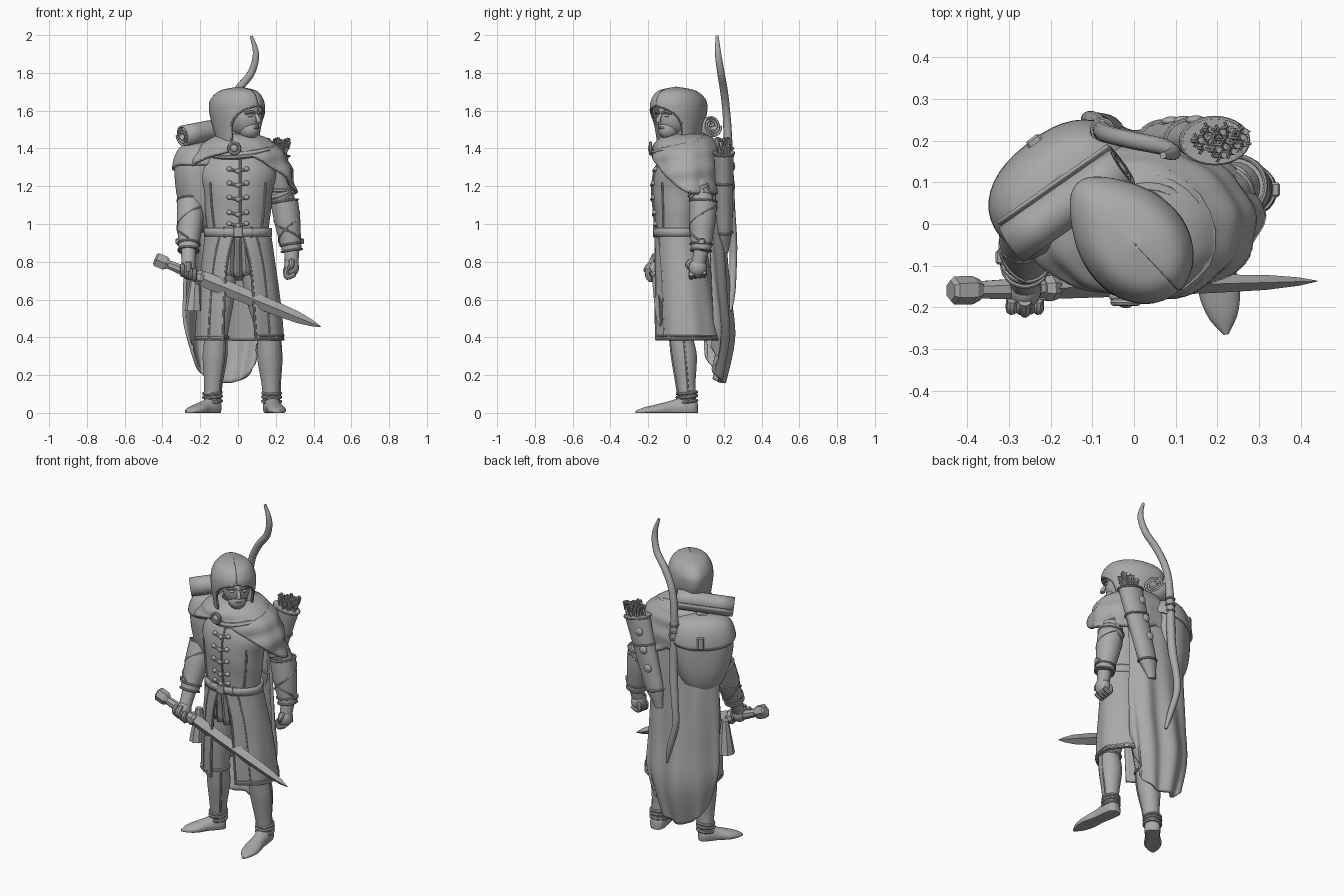
import bpy, bmesh, math, random
from math import sin, cos, pi, sqrt
from mathutils import Vector, Matrix

random.seed(4)
if "Cube" in bpy.data.objects:
    bpy.data.objects.remove(bpy.data.objects["Cube"])

grey = bpy.data.materials.new("plain grey")
grey.use_nodes = True
grey.diffuse_color = (0.4, 0.4, 0.4, 1)
grey.node_tree.nodes["Principled BSDF"].inputs["Base Color"].default_value = (0.4, 0.4, 0.4, 1)


def finish(name, bm, thick=0, angle=40):
    bmesh.ops.recalc_face_normals(bm, faces=bm.faces)
    me = bpy.data.meshes.new(name)
    bm.to_mesh(me)
    bm.free()
    me.materials.append(grey)
    ob = bpy.data.objects.new(name, me)
    bpy.context.collection.objects.link(ob)
    bpy.ops.object.select_all(action="DESELECT")
    ob.select_set(True)
    bpy.context.view_layer.objects.active = ob
    bpy.ops.object.shade_smooth_by_angle(angle=math.radians(angle))
    if thick:
        mod = ob.modifiers.new("thickness", "SOLIDIFY")
        mod.thickness, mod.offset = thick, 0


def mix(keys, t):
    """Smooth interpolation through evenly spaced tuples."""
    n = len(keys) - 1
    s = min(max(t, 0), 0.99999) * n
    i = int(s)
    f = s - i
    p = [keys[min(max(i + k, 0), n)] for k in (-1, 0, 1, 2)]
    return [b + f * (c - a + f * (2*a - 5*b + 4*c - d + f * (3*b - a - 3*c + d))) / 2 for a, b, c, d in zip(*p)]


def grid(name, f, nu, nv, wrap=False, cap=False, thick=0, angle=40):
    """Surface from f(u, v), with u around and v along."""
    bm = bmesh.new()
    rows = [[bm.verts.new(f(i / (nu if wrap else nu - 1), j / (nv - 1))) for i in range(nu)] for j in range(nv)]
    for a, b in zip(rows, rows[1:]):
        for i in range(nu if wrap else nu - 1):
            k = (i + 1) % nu
            bm.faces.new((a[i], a[k], b[k], b[i]))
    if cap:
        bm.faces.new(rows[0])
        bm.faces.new(rows[-1])
    finish(name, bm, thick, angle)


def tube(name, pts, radii, sides=12, steps=6, loop=False):
    """Round bar swept through points with varying radius."""
    pts = [Vector(p) for p in pts]
    n = len(pts) if loop else (len(pts) - 1) * steps + 1
    path = pts if loop else [Vector(mix(pts, i / (n - 1))) for i in range(n)]
    radii = radii if isinstance(radii, list) else [radii, radii]
    frames, side = [], None
    for i, p in enumerate(path):
        d = path[(i + 1) % n] - path[i - 1] if loop else path[min(i + 1, n - 1)] - path[max(i - 1, 0)]
        d.normalize()
        side = d.orthogonal() if side is None else side - d * side.dot(d)
        side.normalize()
        frames.append((p, side.copy(), d.cross(side)))

    def f(u, v):
        p, a, b = frames[round(v * (n - (0 if loop else 1))) % n]
        r = mix([(r,) for r in radii], v)[0]
        return p + (a * cos(2*pi*u) + b * sin(2*pi*u)) * r
    grid(name, f, sides, n + (1 if loop else 0), True, not loop)


def ring(name, c, axis, r, thick, squash=1.0):
    q = Vector(axis).to_track_quat("Z", "Y")
    pts = [Vector(c) + q @ Vector((r*cos(a), r*squash*sin(a), 0)) for a in [2*pi*i/24 for i in range(24)]]
    tube(name, pts, thick, 8, loop=True)


def ball(name, c, size, rz=0):
    bm = bmesh.new()
    bmesh.ops.create_uvsphere(bm, u_segments=20, v_segments=14, radius=1)
    bm.transform(Matrix.Translation(c) @ Matrix.Rotation(rz, 4, "Z") @ Matrix.Diagonal((*size, 1)))
    finish(name, bm)


def box(name, c, size, rz=0, ry=0):
    bm = bmesh.new()
    bmesh.ops.create_cube(bm, size=1)
    bm.transform(Matrix.Translation(c) @ Matrix.Rotation(rz, 4, "Z") @ Matrix.Rotation(ry, 4, "Y") @ Matrix.Diagonal((*size, 1)))
    bmesh.ops.bevel(bm, geom=bm.edges[:], offset=min(size) * 0.2, segments=1, affect="EDGES")
    finish(name, bm, angle=25)


# Tunic body: z, half width, half depth, centre y
BODY = [(0.93, .165, .115, -.04), (1.05, .17, .125, -.04), (1.17, .185, .14, -.035), (1.29, .195, .14, -.02), (1.41, .12, .1, 0)]


def body(u, v):
    z, rx, ry, cy = mix(BODY, v)
    a = 2 * pi * u
    fold = 1 + 0.015 * sin(34 * z + 3 * cos(a)) * abs(cos(a))
    return (rx * fold * cos(a), cy + ry * fold * sin(a), z)


def chest(x, z):
    _, rx, ry, cy = mix(BODY, (z - .93) / .48)
    return Vector((x, cy - ry * sqrt(max(0, 1 - (x / rx) ** 2)) - .004, z))


grid("tunic_body", body, 48, 28, True, True)
tube("tunic_placket", [chest(.012, z) for z in (.98, 1.08, 1.18, 1.28, 1.36)], .006, 8)
for k, z in enumerate((.99, 1.05, 1.13, 1.205, 1.28)):
    spots = [chest(x, z + .25 * abs(x)) for x in (-.045, 0, .045)]
    tube(f"toggle_bar_{k}", spots, .008, 8)
    for p in spots:
        ball(f"toggle_knob_{k}", p, (.015, .012, .013))
for x in (-.14, .14):
    tube("tunic_seam", [chest(x * s, z) for s, z in ((.9, .98), (1, 1.1), (1.05, 1.22))], .006, 8)

# Belt and buckle
grid("belt", lambda u, v: (.174*cos(2*pi*u), -.04 + .127*sin(2*pi*u), .935 + .045*v), 48, 3, True, thick=.012)
for x, w in ((0, .05), (-.07, .018), (.07, .018)):
    box("belt_buckle", (x, -.165 + abs(x) * .18, .957), (w, .018, .055))

# Split coat skirt: z, half width, half depth, centre y, gap angle
SKIRT = [(.95, .168, .118, -.04, .12), (.81, .186, .138, -.025, .3), (.67, .204, .153, -.01, .34),
         (.52, .219, .167, .002, .35), (.385, .228, .176, .014, .36)]


def skirt(u, v, out=0):
    z, rx, ry, cy, gap = mix(SKIRT, v)
    a = -pi/2 + gap + (2*pi - 2*gap) * u
    r = 1 + .02 * v * sin(9 * a) + out
    return (.008 * v + rx * r * cos(a), cy + ry * r * sin(a), z)


grid("coat_skirt", skirt, 72, 24, thick=.014)
for h, v in (("hem", .985), ("hem_stitch", .94)):
    tube("skirt_" + h, [skirt(i/40, v, .025) for i in range(41)], .006, 6, 1)
for u in (.003, .075, .925, .997):
    tube("skirt_edge", [skirt(u, j/8, .02) for j in range(9)], .007, 8, 2)
# Hanging cloth inside the split
grid("inner_cloth", lambda u, v: ((u - .5) * (.11 + .05*v), -.145 + .012*sin(22*u) + .03*v, .94 - .22*v + .03*abs(u - .5)),
     24, 8, thick=.012)
ball("hips", (0, -.02, .83), (.145, .1, .13))

# Legs, boots and wraps
SOLE = [(-.2, .02, .05), (-.12, .042, .085), (.1, .045, .085), (.35, .042, .065), (.65, .05, .045), (.9, .036, .03), (1.08, .006, .012)]
for side, hip, knee, ankle, toe in (("left", (.09, -.02, .82), (.16, -.025, .42), (.178, .01, .07), (.04, -.255)),
                                    ("right", (-.09, -.02, .82), (-.115, -.03, .42), (-.135, .0, .07), (-.13, -.15))):
    h, k, a = Vector(hip), Vector(knee), Vector(ankle)
    tube(side + "_leg", [h, h.lerp(k, .5), k, k.lerp(a, .35) + Vector((0, .005, 0)), k.lerp(a, .75), a],
         [.09, .085, .063, .066, .05, .045], 20)
    d = Vector((*toe, 0))
    n = Vector((-d.y, d.x, 0)).normalized()

    def foot(u, v):
        s, w, t = mix(SOLE, v)
        return Vector((a.x, a.y, 0)) + d * s + n * w * cos(2*pi*u) + Vector((0, 0, max(0, t * (.35 + .65 * sin(2*pi*u)))))
    grid(side + "_boot", foot, 24, 22, True, True)
    for z, r in ((.06, .047), (.085, .047), (.105, .046)):
        ring(side + "_boot_wrap", (a.x, a.y, z), (d.x * .5, d.y * .5, 1), r, .009)
    ring(side + "_knee_cuff", k - Vector((0, 0, .02)), (0, 0, 1), .062, .009)
    tube(side + "_boot_seam", [k.lerp(a, t) + n * r for t, r in ((.1, .064), (.4, .064), (.75, .05), (.95, .047))], .005, 6)

# Arms with sleeves, bracers and fists
ARMS = (("left", (.175, .03, 1.33), (.248, .09, 1.1), (.285, .08, .86), (.283, .062, .77), (0, 1, .15)),
        ("right", (-.175, .01, 1.33), (-.25, .0, 1.1), (-.262, -.1, .86), (-.262, -.155, .755), (.92, 0, -.38)))
for side, sh, el, wr, hand, axis in ARMS:
    s, e, w, c = Vector(sh), Vector(el), Vector(wr), Vector(hand)
    tube(side + "_sleeve", [s, s.lerp(e, .35), s.lerp(e, .55), s.lerp(e, .75), e, e.lerp(w, .2)],
         [.05, .058, .06, .062, .06, .06], 20)
    for t in (.6, .72, .84):
        ring(side + "_sleeve_fold", s.lerp(e, t), e - s + Vector((.1 * sin(9*t), 0, 0)), .053, .013)
    tube(side + "_bracer", [e.lerp(w, t) for t in (-.08, .35, .7, 1)], [.074, .07, .06, .052], 20)
    for t, r in ((-.08, .072), (.86, .057), (1, .054)):
        ring(side + "_bracer_band", e.lerp(w, t), w - e, r, .006)
    q = (w - e).to_track_quat("Z", "Y")
    for turn in (1, -1):
        tube(side + "_bracer_strap", [e.lerp(w, .0 + .82*i/12) + q @ Vector((cos(turn*i*.4), sin(turn*i*.4), 0)) * (.073 - .013*i/12)
                                      for i in range(13)], .005, 6, 2)
    box(side + "_bracer_buckle", w.lerp(e, .2) + Vector((math.copysign(.06, s.x), 0, 0)), (.025, .035, .03))
    tube(side + "_wrist", [w, c], [.04, .035], 14)
    ax = Vector(axis).normalized()
    ball(side + "_palm", c, (.04, .048, .05))
    out = Vector((0, -1, 0)) if side == "right" else Vector((-.6, 0, -.35))
    for i in range(4):
        p = c + ax * (i - 1.5) * .023
        tube(side + "_finger", [p + Vector((.02 if side == "left" else 0, 0, -.03)), p + out*.035 + Vector((0, 0, -.035)),
                                p + out*.05, p + out*.03 + Vector((0, 0, .015))], [.012, .014, .014, .011], 8, 4)
    tube(side + "_thumb", [c + Vector((0, -.03, .035)), c + Vector((0, -.052, .01)), c + out*.05 + Vector((0, -.01, -.01))], [.016, .015, .011], 8)

# Short sword
START, END = Vector((-.44, -.16, .815)), Vector((.44, -.137, .455))
way = (END - START).normalized()
up = way.cross(Vector((0, 1, 0))).normalized()
flatn = way.cross(up)


def bar(name, sections, sides):
    def f(u, v):
        t, w, d = sections[round(v * (len(sections) - 1))]
        a = 2*pi*u + (pi / sides if sides != 4 else 0)
        return START.lerp(END, t) + up * w * cos(a) + flatn * d * sin(a)
    grid(name, f, sides, len(sections), True, True, angle=20)


bar("sword_blade", [(.27, .038, .024), (.32, .042, .026), (.5, .039, .025), (.72, .036, .022), (.86, .03, .018), (.95, .016, .01), (1, .001, .001)], 4)
bar("sword_grip", [(.07, .024, .022), (.16, .028, .026), (.26, .026, .024)], 8)
bar("sword_pommel", [(0, .03, .025), (.01, .042, .034), (.06, .042, .034), (.08, .03, .025)], 6)
bar("sword_collar", [(.25, .034, .03), (.27, .045, .034), (.29, .034, .028)], 8)

# Flared hip pouch on the right
grid("hip_pouch", lambda u, v: (-.225 + (.022 + .026*v)*cos(2*pi*u) - .01*v, -.06 + (.02 + .03*v)*sin(2*pi*u), .74 - .2*v), 8, 5, True, True, angle=25)

# Shoulder mantle, longest behind the left arm
MANTLE = [(1.47, .09, .09), (1.445, .155, .14), (1.38, .235, .175), (1.28, .28, .19), (1.16, .3, .195)]


def mantle(u, v):
    a = 2 * pi * u
    t = v * min(1, .66 + .36 * cos(a - .6) + .4 * max(0, -cos(a)))
    z, rx, ry = mix(MANTLE, t)
    r = 1 + .03 * v * sin(26 * t + 2 * cos(a - .8)) + .015 * v * sin(11 * a)
    return (rx * (1 if cos(a) > 0 else .94) * r * cos(a), ry * r * sin(a), z)


grid("shoulder_mantle", mantle, 80, 26, True, thick=.016)
tube("mantle_hem", [mantle(i/60, .99) for i in range(60)], .008, 8, loop=True)
for i, (z, r) in enumerate(((1.44, .115), (1.42, .145), (1.395, .172))):
    ring(f"cowl_fold_{i}", (.015, -.012, z), (.1 - .1*i, -.2, 1), r, .022, .87)
ring("clasp_rim", (-.02, -.188, 1.4), (0, 1, 0), .028, .009)
ball("clasp_stone", (-.02, -.188, 1.4), (.02, .014, .02))

# Long cloak, wrapping further round the right: z, half width, back y, wrap depth
CLOAK = [(1.36, .2, .17, .08), (1.12, .205, .19, .09), (.88, .21, .205, .1), (.64, .215, .22, .11), (.4, .215, .235, .12), (.16, .17, .185, .07)]


def cloak(u, v):
    k = 2 * u - 1
    z, w, back, wrap = mix(CLOAK, v)
    fold = v * (.014 * sin(13 * k + 3 * v) + .008 * sin(7 * k - 5 * v))
    deep = wrap * (1.5 if k < 0 else .9)
    return (-.068 + w * sin(k * 1.45), back - deep * (1 - cos(k * 1.45)) + fold, z + .2 * v**4 * abs(k)**2.5)


grid("cloak", cloak, 60, 40, thick=.018)

# Head and face, turned towards the left
FACE = Vector((.68, -.73, 0))
SIDE = Vector((.73, .68, 0))
yaw = math.atan2(FACE.y, FACE.x)


def at(f, s, z):
    return Vector((.03, -.062, z)) + FACE * f + SIDE * s


tube("neck", [(0, -.01, 1.36), (.02, -.04, 1.5)], .06)
ball("head", at(0, 0, 1.565), (.1, .078, .105), yaw)
ball("jaw", at(.042, 0, 1.5), (.06, .052, .052), yaw)
tube("nose", [at(.095, 0, 1.58), at(.115, 0, 1.555), at(.115, 0, 1.54)], [.009, .012, .014], 10)
tube("mouth", [at(.085, -.025, 1.507), at(.103, 0, 1.51), at(.085, .025, 1.507)], .006, 8)
for s in (-1, 1):
    tube("brow", [at(.099, s*.012, 1.588), at(.093, s*.035, 1.594), at(.075, s*.06, 1.585)], .008, 8)
    ball("eye", at(.086, s*.033, 1.573), (.012, .014, .008), yaw)

# Hood with a drawn-back peak and arched opening: z, front reach, back reach, half width
HOOD = [(1.42, .1, .11, .1), (1.48, .115, .13, .108), (1.54, .13, .148, .116), (1.6, .142, .163, .121),
        (1.655, .138, .16, .112), (1.7, .1, .105, .078), (1.72, .001, .001, .001)]


def hood(u, v):
    z, front, back, w = mix(HOOD, v)
    gap = 1.15 * sqrt(max(0, 1 - (max(0, z - 1.5) / .125) ** 2))
    a = gap + (2*pi - 2*gap) * u
    c = cos(a)
    reach = c * front if c > 0 else c * back - .035 * c**6 * sin(pi * v)
    return Vector((.012, -.045, z)) + FACE * reach + SIDE * (w * sin(a) - .01)


grid("hood", hood, 56, 48, thick=.014)
tube("hood_edge", [hood(0, i/30) for i in range(20)] + [hood(1, i/30) for i in range(19, -1, -1)], .008, 8, 2)

# Backpack, flap and buckle
TURN = math.radians(37.7)
PACK = [(.955, .02, .03), (1.0, .09, .09), (1.09, .143, .12), (1.21, .172, .13), (1.32, .174, .125), (1.4, .13, .09), (1.43, .02, .02)]


def pack(u, v, grow=0):
    z, w, d = mix(PACK, v)
    c, s = cos(2*pi*u), sin(2*pi*u)
    p = Vector((math.copysign(abs(c)**.85, c) * (w + grow), math.copysign(abs(s)**.85, s) * (d + grow), z + grow))
    return Matrix.Rotation(TURN, 3, "Z") @ p + Vector((-.168, .08, 0))


grid("backpack", pack, 40, 26, True, True)
grid("backpack_flap", lambda u, v: pack(u, .64 + .35*v - .06 * max(0, sin(2*pi*u)) * (1 - v), .007), 40, 14, True, thick=.012)
box("backpack_buckle", (-.237, .195, 1.315), (.04, .03, .075), TURN)

# Rolled blanket
A, B = Vector((-.295, -.045, 1.47)), Vector((-.03, .14, 1.52))
rollq = (B - A).to_track_quat("Z", "Y")
grid("bedroll", lambda u, v: A.lerp(B, v) + rollq @ Vector((cos(u*6*pi), sin(u*6*pi), 0)) * (.014 + .044 * u), 72, 5, thick=.009)

# Quiver and arrows
LOW, TOP = Vector((.04, .205, .85)), Vector((.195, .2, 1.38))
QUIVER = [(.025, .02), (.055, .04), (.062, .045), (.068, .048), (.073, .05), (.078, .052)]


def quiver(u, v, grow=0):
    w, d = mix(QUIVER, v)
    return LOW.lerp(TOP, v) + Vector(((w + grow) * cos(2*pi*u), (d + grow) * sin(2*pi*u), -.2 * w * cos(2*pi*u)))


grid("quiver", quiver, 28, 20, True, True)
for v in (.2, .7, .99):
    tube("quiver_band", [quiver(i/28, v, .002) for i in range(28)], .006, 8, loop=True)
for v in (.45, .65, .85):
    ball("quiver_stud", quiver(.3, v), (.024, .012, .024))
lean = (TOP - LOW).normalized()
for i in range(18):
    a, r = i * 2.4, sqrt((i + .5) / 18)
    p = TOP + Vector((.062 * r * cos(a), .037 * r * sin(a), -.02))
    tip = p + lean * random.uniform(.075, .105)
    tube("arrow_shaft", [p, tip], .008, 6, 1)
    for k in range(3):
        box("arrow_feather", p.lerp(tip, .72) + Vector((cos(k*2.1), sin(k*2.1), 0)) * .006, (.014, .005, .045), k * 2.1, .28)

# Recurve bow slung on the back
tube("bow", [(.07, .165, 1.995), (.095, .17, 1.9), (.07, .185, 1.8), (0, .2, 1.71), (-.055, .213, 1.6), (-.075, .222, 1.45), (-.08, .235, 1.1),
             (-.1, .25, .92), (-.105, .25, .8), (-.06, .245, .64), (-.035, .235, .54)],
     [.008, .017, .02, .021, .021, .023, .025, .021, .02, .017, .008], 12)
for z in (1.4, 1.36, 1.32):
    ring("bow_grip_wrap", (-.076, .226, z), (0, 0, 1), .023, .007)
